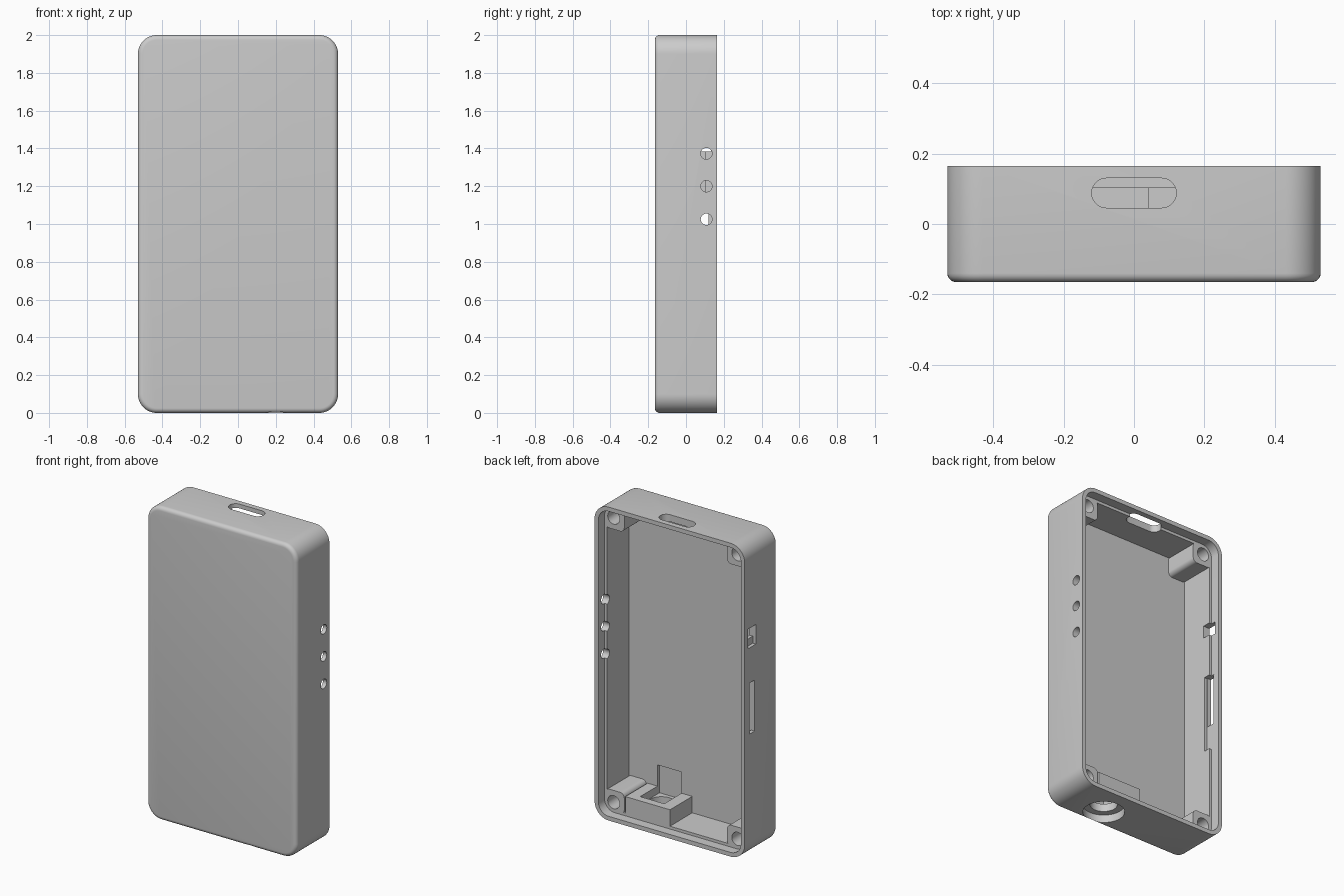
import bpy, bmesh, math
from mathutils import Matrix

if "Cube" in bpy.data.objects:
    bpy.data.objects.remove(bpy.data.objects["Cube"], do_unlink=True)

grey = bpy.data.materials.new("plain_grey")
grey.use_nodes = True
colour = (0.6, 0.6, 0.6, 1)
grey.diffuse_color = colour
grey.node_tree.nodes["Principled BSDF"].inputs["Base Color"].default_value = colour


def finish(bm, name):
    bmesh.ops.recalc_face_normals(bm, faces=bm.faces)
    mesh = bpy.data.meshes.new(name)
    bm.to_mesh(mesh)
    bm.free()
    mesh.materials.append(grey)
    obj = bpy.data.objects.new(name, mesh)
    bpy.context.collection.objects.link(obj)
    return obj


def rounded_slab(name, cx, cz, w, h, r, y0, y1, front_round=0, segs=12):
    """Rounded rectangle in x and z, extruded along y."""
    bm = bmesh.new()
    ring = []
    for q, (sx, sz) in enumerate([(1, 1), (-1, 1), (-1, -1), (1, -1)]):
        for i in range(segs + 1):
            a = math.pi / 2 * (q + i / segs)
            ring.append(bm.verts.new((cx + sx * (w / 2 - r) + r * math.cos(a), y0,
                                      cz + sz * (h / 2 - r) + r * math.sin(a))))
    front = bm.faces.new(ring)
    back = bmesh.ops.extrude_face_region(bm, geom=[front], use_keep_orig=True)
    moved = [g for g in back["geom"] if isinstance(g, bmesh.types.BMVert)]
    bmesh.ops.translate(bm, verts=moved, vec=(0, y1 - y0, 0))
    if front_round:
        bmesh.ops.recalc_face_normals(bm, faces=bm.faces)
        bmesh.ops.bevel(bm, geom=list(front.edges), offset=front_round, segments=5,
                        profile=0.5, affect='EDGES')
    return finish(bm, name)


def block(name, x, y, z):
    """Box from three (low, high) ranges."""
    bm = bmesh.new()
    bmesh.ops.create_cube(bm, size=1)
    for v in bm.verts:
        v.co = [(lo + hi) / 2 + c * (hi - lo) for c, (lo, hi) in zip(v.co, (x, y, z))]
    return finish(bm, name)


def cylinder(name, centre, r, length, axis):
    bm = bmesh.new()
    bmesh.ops.create_cone(bm, cap_ends=True, segments=40, radius1=r, radius2=r, depth=length)
    turn = {"X": Matrix.Rotation(math.pi / 2, 4, 'Y'),
            "Y": Matrix.Rotation(math.pi / 2, 4, 'X'), "Z": Matrix()}[axis]
    bmesh.ops.transform(bm, matrix=Matrix.Translation(centre) @ turn, verts=bm.verts)
    return finish(bm, name)


def combine(target, tool, operation='DIFFERENCE'):
    tool.hide_render = True
    mod = target.modifiers.new(tool.name, 'BOOLEAN')
    mod.operation, mod.solver, mod.object = operation, 'EXACT', tool
    bpy.context.view_layer.objects.active = target
    bpy.ops.object.modifier_apply(modifier=mod.name)
    bpy.data.objects.remove(tool, do_unlink=True)


# Outer shell and main cavity
case = rounded_slab("case", 0, 1, 1.06, 2, 0.1, -0.165, 0.165, front_round=0.025)
combine(case, rounded_slab("cavity", 0, 1, 0.97, 1.91, 0.055, -0.12, 0.3))

# Screw posts in the corners and the socket housing on the bottom wall
corners = [(sx * 0.438, 1 + sz * 0.908, sx, sz) for sx in (-1, 1) for sz in (-1, 1)]
for x, z, sx, sz in corners:
    post = rounded_slab("screw_post", x - sx * 0.0075, z - sz * 0.0075,
                        0.135, 0.135, 0.03, -0.14, 0.125)
    combine(case, post, 'UNION')
combine(case, block("socket_housing", (0.04, 0.355), (-0.14, 0.125), (0.02, 0.15)), 'UNION')

# Seat for the lid, which trims posts and housing level with the ledge
combine(case, rounded_slab("lid_seat", 0, 1, 1.006, 1.946, 0.073, 0.104, 0.3))

# Screw holes
for x, z, sx, sz in corners:
    combine(case, cylinder("screw_hole", (x, 0.1, z), 0.042, 0.3, "Y"))

# Round socket: outer counterbore, through hole and square pocket
combine(case, cylinder("socket_counterbore", (0.2, -0.036, 0), 0.122, 0.1, "Z"))
combine(case, cylinder("socket_hole", (0.2, -0.036, 0.05), 0.08, 0.2, "Z"))
combine(case, block("socket_pocket", (0.115, 0.285), (-0.14, 0.055), (0.1, 0.285)))

# Three indicator holes on the left wall
for z in (1.025, 1.2, 1.373):
    combine(case, cylinder("indicator_hole", (0.5, 0.108, z), 0.03, 0.2, "X"))

# Rounded port in the top wall
port = rounded_slab("top_port", 0, 0, 0.24, 0.084, 0.0419, -0.1, 0.1)
port.data.transform(Matrix.Translation((0, 0.088, 2)) @ Matrix.Rotation(math.pi / 2, 4, 'X'))
combine(case, port)

# Switch opening, card slot and inner card relief on the right wall
combine(case, block("switch_recess", (-0.6, -0.508), (0.052, 0.133), (1.34, 1.465)))
combine(case, block("switch_opening", (-0.6, -0.4), (0.052, 0.133), (1.385, 1.465)))
combine(case, block("card_slot", (-0.6, -0.4), (0.065, 0.118), (0.79, 1.115)))
combine(case, block("card_relief", (-0.506, -0.4), (0.06, 0.13), (0.62, 1.115)))

# Smooth rounded faces, keep crisp edges
bpy.ops.object.select_all(action='DESELECT')
case.select_set(True)
bpy.context.view_layer.objects.active = case
bpy.ops.object.shade_smooth_by_angle(angle=math.radians(30))
